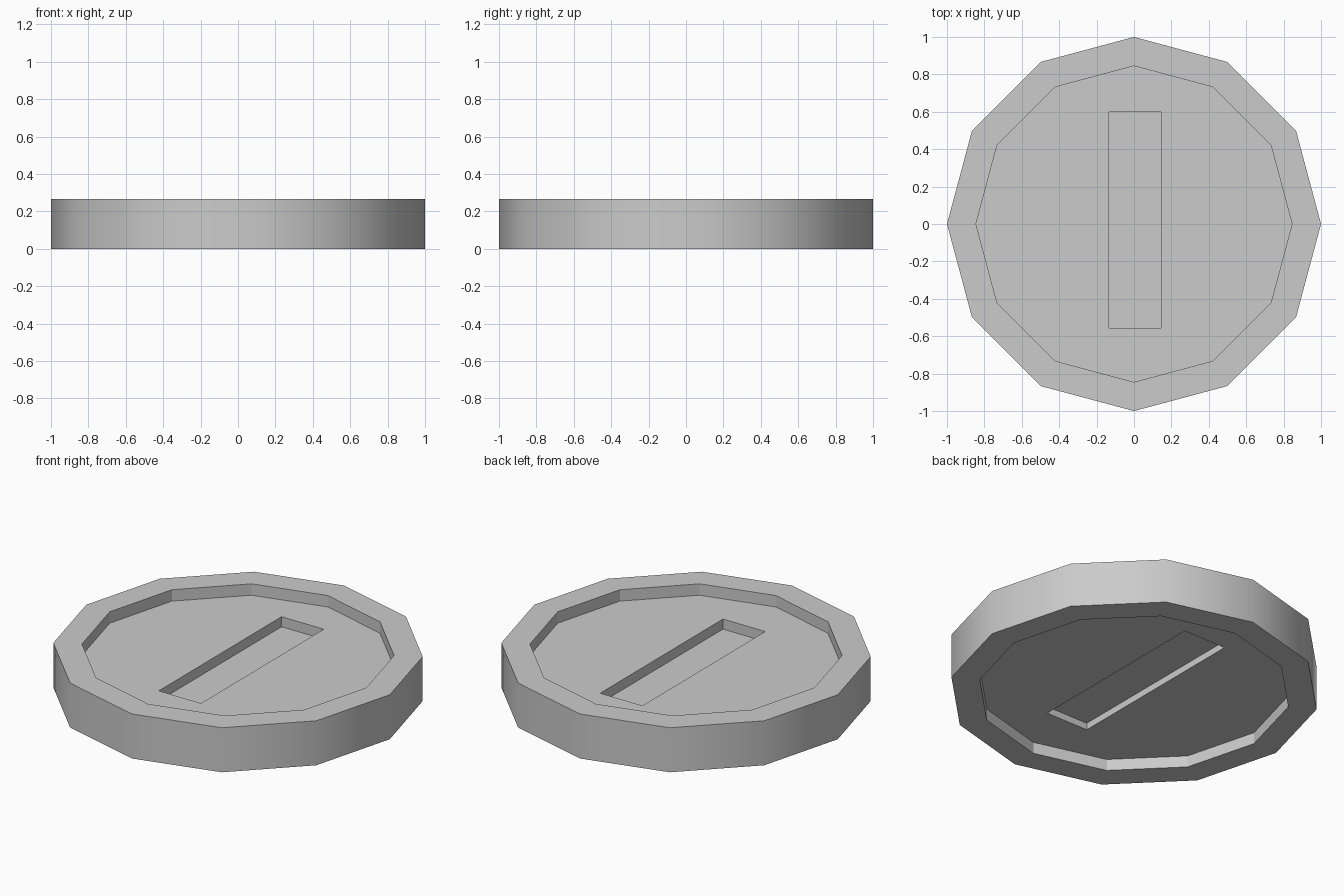
import bpy

if "Cube" in bpy.data.objects:
    bpy.data.objects.remove(bpy.data.objects["Cube"])

HEIGHT = 0.265
RIM = 0.068           # depth of the round recess on each face
SLOT_TOP = 0.06       # depth of the bar recess below the upper floor
SLOT_BOTTOM = 0.04    # depth of the bar recess above the lower floor
EPS = 0.1


def disc(name, radius, z0, z1):
    bpy.ops.mesh.primitive_cylinder_add(vertices=12, radius=radius, depth=z1 - z0,
                                        location=(0, 0, (z0 + z1) / 2))
    bpy.context.object.name = name
    return bpy.context.object


def bar(name, z0, z1):
    x0, x1, y0, y1 = -0.133, 0.145, -0.555, 0.60
    bpy.ops.mesh.primitive_cube_add(size=1, location=((x0 + x1) / 2, (y0 + y1) / 2, (z0 + z1) / 2))
    ob = bpy.context.object
    ob.name = name
    ob.scale = (x1 - x0, y1 - y0, z1 - z0)
    bpy.ops.object.transform_apply(location=False, rotation=False, scale=True)
    return ob


# Twelve-sided coin body with a softly shaded outer wall
coin = disc("coin_body", 1.0, 0, HEIGHT)
for p in coin.data.polygons:
    p.use_smooth = abs(p.normal.z) < 0.5

# Recessed round fields and bar slots on both faces
cutters = [
    disc("upper_field_cutter", 0.845, HEIGHT - RIM, HEIGHT + EPS),
    disc("lower_field_cutter", 0.845, -EPS, RIM),
    bar("upper_slot_cutter", HEIGHT - RIM - SLOT_TOP, HEIGHT + EPS),
    bar("lower_slot_cutter", -EPS, RIM + SLOT_BOTTOM),
]
bpy.context.view_layer.objects.active = coin
for c in cutters:
    mod = coin.modifiers.new(c.name, 'BOOLEAN')
    mod.operation = 'DIFFERENCE'
    mod.solver = 'EXACT'
    mod.object = c
    bpy.ops.object.modifier_apply(modifier=mod.name)
for c in cutters:
    bpy.data.objects.remove(c, do_unlink=True)
